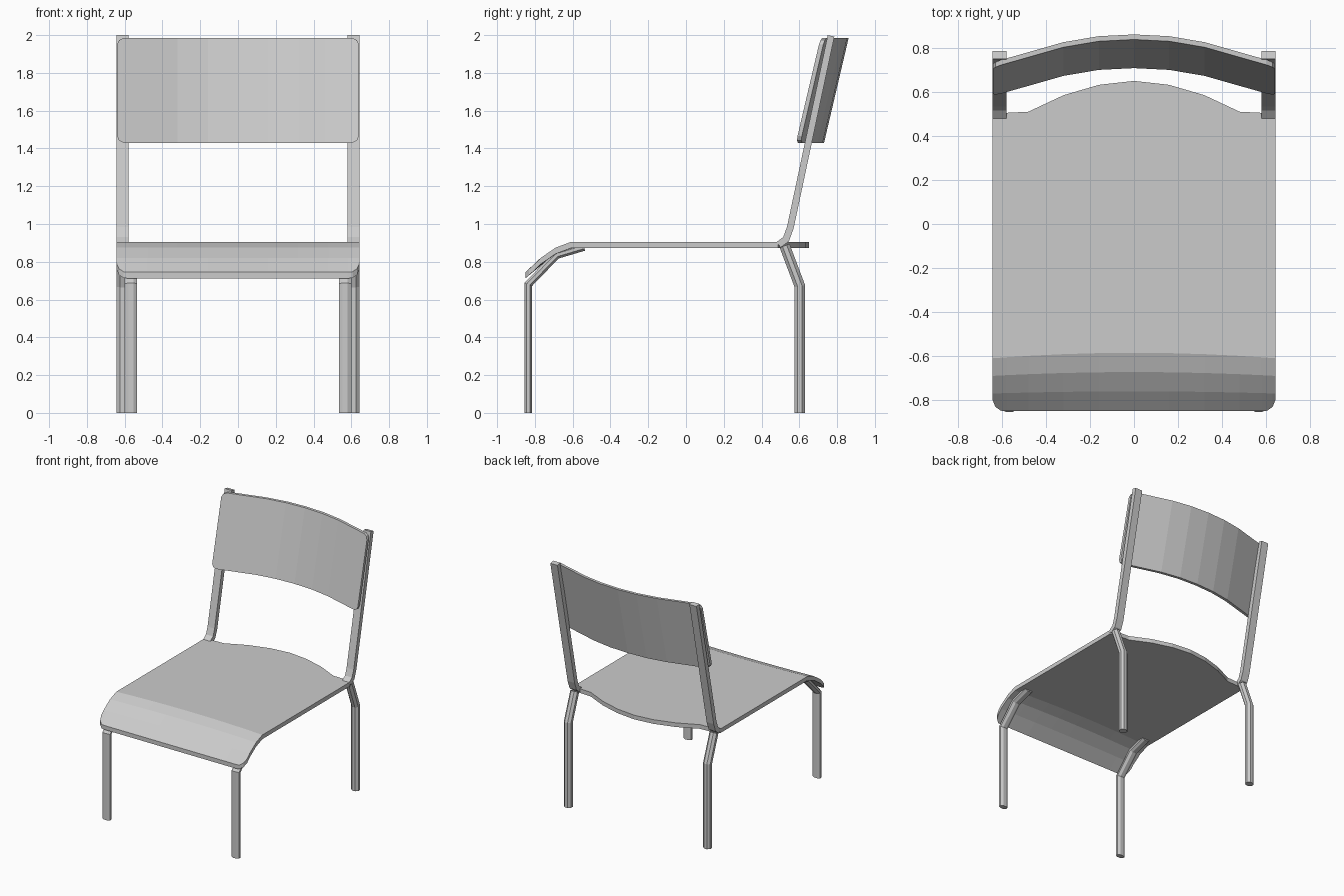
import bpy, bmesh, math
from mathutils import Vector

if "Cube" in bpy.data.objects:
    bpy.data.objects.remove(bpy.data.objects["Cube"])


def finish(name, bm):
    bmesh.ops.recalc_face_normals(bm, faces=bm.faces)
    me = bpy.data.meshes.new(name)
    bm.to_mesh(me)
    bm.free()
    ob = bpy.data.objects.new(name, me)
    bpy.context.collection.objects.link(ob)
    return ob


def slab(name, cols, offset):
    """Closed panel from columns of points, thickened along offset."""
    bm = bmesh.new()
    a = [[bm.verts.new(p) for p in c] for c in cols]
    b = [[bm.verts.new(Vector(p) + Vector(offset)) for p in c] for c in cols]
    for g in (a, b):
        for c, d in zip(g, g[1:]):
            for i in range(len(c) - 1):
                bm.faces.new((c[i], c[i + 1], d[i + 1], d[i]))

    def border(g):
        return (g[0] + [c[-1] for c in g[1:-1]] + g[-1][::-1]
                + [c[0] for c in g[-2:0:-1]])
    p, q = border(a), border(b)
    for i in range(len(p)):
        j = (i + 1) % len(p)
        bm.faces.new((p[i], p[j], q[j], q[i]))
    return finish(name, bm)


def tube(name, x, path, hx, hn, sides):
    """Mitred tube along a (y, z) path; hx and hn are its half widths."""
    bm = bmesh.new()
    pts = [Vector(p) for p in path]
    rings = []
    k = 1 / math.cos(math.pi / sides)
    for i, p in enumerate(pts):
        d0 = (p - pts[i - 1]).normalized() if i else None
        d1 = (pts[i + 1] - p).normalized() if i < len(pts) - 1 else d0
        d0 = d0 or d1
        t = (d0 + d1).normalized()
        n = Vector((-t.y, t.x)) / max(t.dot(d0), 0.5)
        ring = []
        for s in range(sides):
            ang = 2 * math.pi * (s + 0.5) / sides
            q = p + n * (hn * k * math.sin(ang))
            ring.append(bm.verts.new((x + hx * k * math.cos(ang), q.x, q.y)))
        rings.append(ring)
    for r0, r1 in zip(rings, rings[1:]):
        for s in range(sides):
            u = (s + 1) % sides
            bm.faces.new((r0[s], r0[u], r1[u], r1[s]))
    bm.faces.new(rings[0])
    bm.faces.new(rings[-1])
    return finish(name, bm)


def mirrored(half):
    return [(-h[0],) + h[1:] for h in half[:0:-1]] + half


# Seat: (x, back edge y, front edge y), waterfall front
seat_half = [(0, .65, -.85), (.16, .632, -.85), (.32, .585, -.85),
             (.48, .51, -.85), (.58, .505, -.85), (.605, .498, -.848),
             (.63, .492, -.83), (.642, .488, -.80)]
cols = []
for x, back, front in mirrored(seat_half):
    bow = .025 * (1 - (x / .642) ** 2)
    col = [(x, back, .905), (x, -.61 + bow, .905), (x, -.69 + bow * .7, .875),
           (x, -.77 + bow * .4, .82), (x, front, .745 + (front + .85) * .9)]
    cols.append(col)
slab("seat", cols, (0, 0, -.033))

# Backrest: (x, forward bow, corner trim)
back_half = [(0, 0, 0), (.16, .008, 0), (.32, .035, 0), (.46, .075, 0),
             (.605, .116, 0), (.63, .123, .012), (.64, .126, .035)]
cols = []
for x, bow, trim in mirrored(back_half):
    col = []
    for z in (1.43 + trim, 1.985 - trim):
        col.append((x, .708 - bow + .13 * (z - 1.43) / .555, z))
    cols.append(col)
slab("backrest", cols, (0, .023, 0))

# Frame: posts, rear legs and front legs on both sides
for side, s in (("left", -1), ("right", 1)):
    tube("back_post_" + side, s * .611,
         [(.49, .89), (.53, .92), (.552, .98), (.768, 1.996)], .031, .018, 4)
    tube("rear_leg_" + side, s * .612,
         [(.522, .885), (.603, .67), (.603, 0)], .031, .028, 8)
    tube("front_leg_" + side, s * .567,
         [(-.54, .878), (-.685, .835), (-.835, .68), (-.835, 0)],
         .033, .02, 8)
